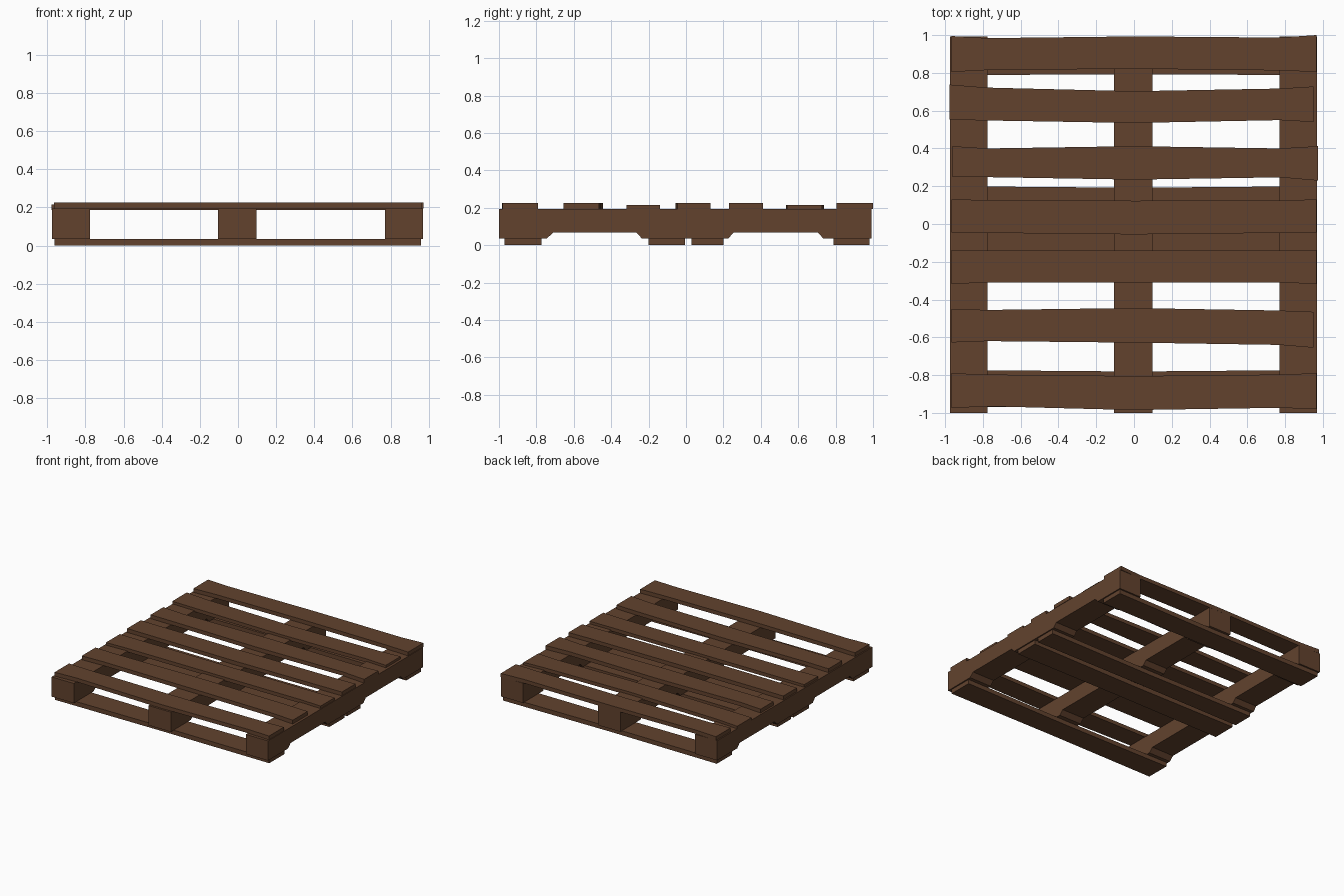
import bpy

wood = bpy.data.materials.new("brown wood")
wood.diffuse_color = (0.122, 0.055, 0.027, 1)


def make_mesh(name, verts, faces):
    mesh = bpy.data.meshes.new(name)
    mesh.from_pydata(verts, [], faces)
    mesh.materials.append(wood)
    obj = bpy.data.objects.new(name, mesh)
    bpy.context.collection.objects.link(obj)
    return obj


def plank(name, xs, low, high, z0, z1):
    """Board along x whose two long edges wander through the given stations."""
    verts, faces = [], []
    for x, a, b in zip(xs, low, high):
        verts += [(x, a, z0), (x, b, z0), (x, b, z1), (x, a, z1)]
    n = len(xs)
    for i in range(n - 1):
        for k in range(4):
            p, q = i * 4 + k, i * 4 + (k + 1) % 4
            faces.append((p, p + 4, q + 4, q))
    e = (n - 1) * 4
    faces += [(0, 1, 2, 3), (e + 3, e + 2, e + 1, e)]
    make_mesh(name, verts, faces)


def stringer(name, x0, x1):
    """Beam along y with two fork notches cut in its underside."""
    prof = [(-1.0, 0.195), (-1.0, 0.035), (-0.745, 0.035), (-0.71, 0.068),
            (-0.265, 0.068), (-0.235, 0.035), (0.225, 0.035), (0.255, 0.068),
            (0.705, 0.068), (0.735, 0.035), (0.992, 0.035), (0.992, 0.195)]
    n = len(prof)
    verts = [(x, y, z) for x in (x0, x1) for y, z in prof]
    faces = [tuple(reversed(range(n))), tuple(range(n, 2 * n))]
    faces += [(i, (i + 1) % n, n + (i + 1) % n, n + i) for i in range(n)]
    make_mesh(name, verts, faces)


# Three notched beams
stringer("left_stringer", -0.975, -0.775)
stringer("middle_stringer", -0.105, 0.097)
stringer("right_stringer", 0.77, 0.97)

# Deck boards: x ends, lower edge, upper edge, base height, top height
deck = [
    (-0.965, 0.965, (-.975, -.965, -.985, -.973, -.98), (-.79, -.797, -.805, -.797, -.79), .195, .226),
    (-0.965, 0.950, (-.627, -.62, -.628, -.64, -.655), (-.45, -.455, -.445, -.458, -.465), .195, .226),
    (-0.965, 0.965, (-.317, -.31, -.31, -.31, -.317), (-.138, -.14, -.14, -.14, -.138), .187, .216),
    (-0.965, 0.965, (-.045, -.047, -.055, -.047, -.045), (.13, .127, .123, .125, .13), .195, .226),
    (-0.960, 0.973, (.25, .248, .235, .247, .23), (.412, .40, .412, .40, .412), .195, .226),
    (-0.977, 0.950, (.552, .548, .535, .55, .54), (.738, .722, .703, .717, .728), .187, .216),
    (-0.965, 0.965, (.805, .815, .822, .813, .805), (.995, .984, .993, .987, 1.0), .195, .226),
]
for i, (x0, x1, low, high, z0, z1) in enumerate(deck):
    plank(f"deck_board_{i + 1}", (x0, -0.775, 0, 0.77, x1), low, high, z0, z1)

# Bottom boards
bottom = [(-.97, -.773), (-.2, -.005), (.03, .2), (.788, .98)]
for i, (a, b) in enumerate(bottom):
    plank(f"bottom_board_{i + 1}", (-0.963, 0, 0.96),
          (a, a + .005, a), (b, b - .008, b), 0.0, 0.036)
